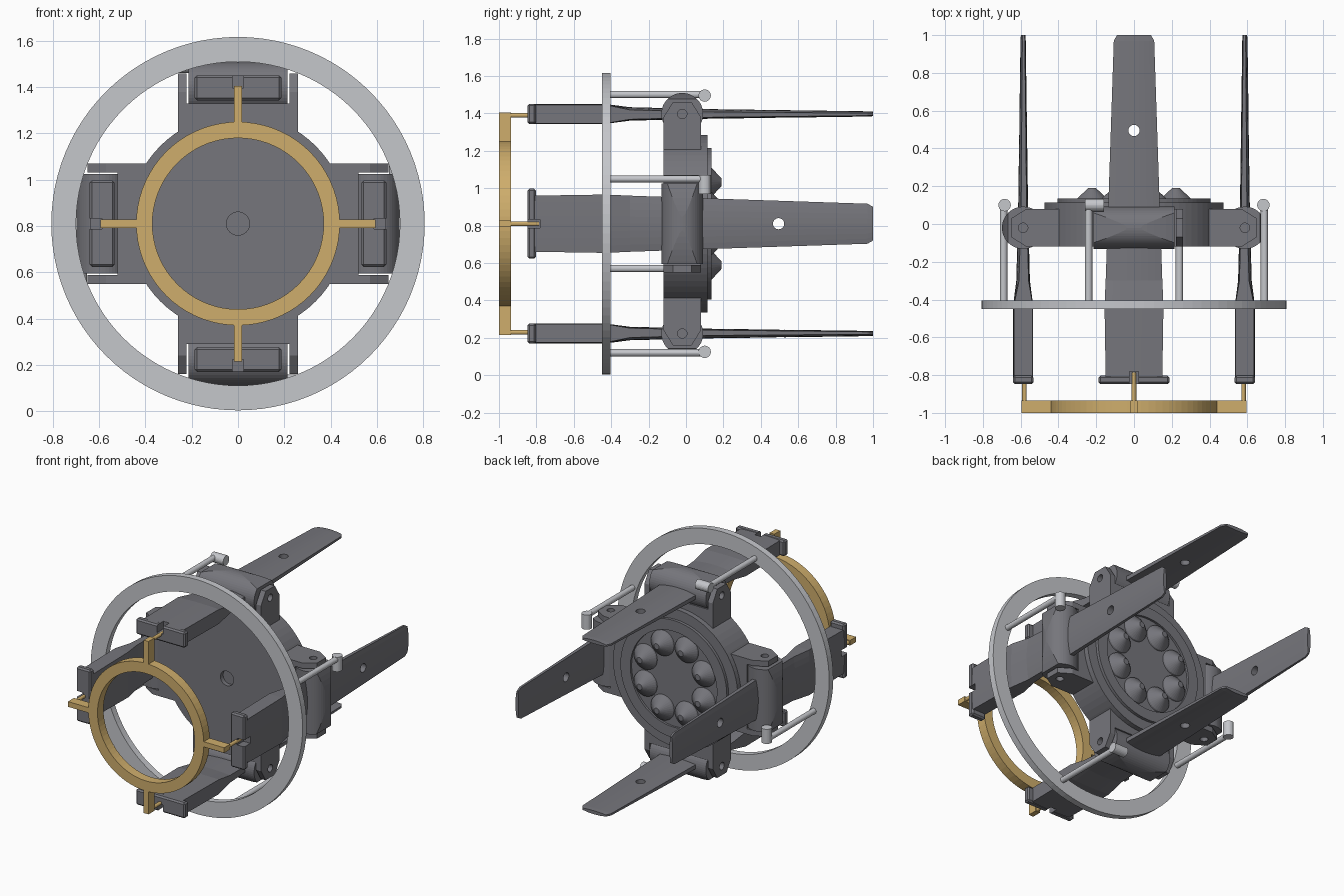
import bpy, bmesh, math
from mathutils import Matrix

if "Cube" in bpy.data.objects:
    bpy.data.objects.remove(bpy.data.objects["Cube"], do_unlink=True)

AXIS_Z = 0.81      # height of the central axis, which runs along y
ARM_R = 0.587      # radial distance of arms and hinges
HINGE_Y = -0.02


def material(name, rgb):
    m = bpy.data.materials.new(name)
    m.use_nodes = True
    m.diffuse_color = (*rgb, 1)
    m.node_tree.nodes["Principled BSDF"].inputs["Base Color"].default_value = (*rgb, 1)
    return m


DARK = material("dark grey", (0.18, 0.18, 0.2))
LIGHT = material("light grey", (0.56, 0.57, 0.6))
GOLD = material("gold", (0.62, 0.42, 0.15))


def finish(bm, name):
    bmesh.ops.recalc_face_normals(bm, faces=bm.faces)
    mesh = bpy.data.meshes.new(name)
    bm.to_mesh(mesh)
    bm.free()
    return mesh


def lathe(name, profile, closed=False, steps=72):
    """Spin (radius, y) points about the y axis."""
    bm = bmesh.new()
    vs = [bm.verts.new((r, y, 0)) for r, y in profile]
    edges = [bm.edges.new(p) for p in zip(vs, vs[1:])]
    if closed:
        edges.append(bm.edges.new((vs[-1], vs[0])))
    bmesh.ops.spin(bm, geom=vs + edges, axis=(0, 1, 0), cent=(0, 0, 0),
                   angle=math.tau, steps=steps, use_merge=True)
    bmesh.ops.remove_doubles(bm, verts=bm.verts, dist=1e-5)
    return finish(bm, name)


def cylinder(name, radius, length, centre, axis="Y", steps=24):
    h = length / 2
    mesh = lathe(name, [(0, -h), (radius, -h), (radius, h), (0, h)], steps=steps)
    turn = {"Y": Matrix(), "X": Matrix.Rotation(math.pi / 2, 4, "Z"),
            "Z": Matrix.Rotation(math.pi / 2, 4, "X")}[axis]
    mesh.transform(Matrix.Translation(centre) @ turn)
    return mesh


def box(name, size, centre, bevel=0):
    bm = bmesh.new()
    bmesh.ops.create_cube(bm, size=1)
    bmesh.ops.scale(bm, vec=size, verts=bm.verts)
    if bevel:
        bmesh.ops.bevel(bm, geom=bm.edges[:], offset=bevel, segments=1, affect="EDGES")
    bmesh.ops.translate(bm, vec=centre, verts=bm.verts)
    return finish(bm, name)


def boolean(mesh, tool, operation="DIFFERENCE"):
    base = bpy.data.objects.new("base", mesh)
    cutter = bpy.data.objects.new("cutter", tool)
    for o in (base, cutter):
        bpy.context.collection.objects.link(o)
    mod = base.modifiers.new("cut", "BOOLEAN")
    mod.operation, mod.solver, mod.object = operation, "EXACT", cutter
    bpy.context.view_layer.update()
    result = bpy.data.meshes.new_from_object(
        base.evaluated_get(bpy.context.evaluated_depsgraph_get()))
    result.name = mesh.name
    for o in (base, cutter):
        bpy.data.objects.remove(o, do_unlink=True)
    return result


def place(mesh, mat, name, count=1):
    """Place copies of a part evenly around the central axis."""
    mesh.materials.clear()
    mesh.materials.append(mat)
    for i in range(count):
        obj = bpy.data.objects.new(f"{name}_{i + 1}" if count > 1 else name, mesh)
        obj.matrix_world = (Matrix.Translation((0, 0, AXIS_Z))
                            @ Matrix.Rotation(math.tau * i / count, 4, "Y"))
        bpy.context.collection.objects.link(obj)


# Central body with front socket and raised rear rim
place(lathe("body", [(0, -.09), (.05, -.09), (.05, -.12), (.475, -.12), (.475, .115),
                     (.405, .115), (.405, .135), (.33, .135), (.33, .12), (0, .12)]),
      DARK, "body")

# Rear cones
cone = lathe("rear_cone", [(0, .11), (.09, .11), (.085, .13), (.02, .19), (0, .19)], steps=32)
cone.transform(Matrix.Rotation(math.pi / 8, 4, "Y") @ Matrix.Translation((0, 0, .24)))
place(cone, DARK, "rear_cone", 8)

# Large light ring and front gold ring
place(lathe("control_ring", [(.7, -.45), (.807, -.45), (.807, -.405), (.7, -.405)], True, 96),
      LIGHT, "control_ring")
place(lathe("front_ring", [(.37, -1), (.44, -1), (.44, -.935), (.37, -.935)], True),
      GOLD, "front_ring")
place(box("ring_tab", (.036, .065, .16), (0, -.9675, .515)), GOLD, "ring_tab", 4)
place(cylinder("ring_pin", .012, .17, (0, -.87, .58)), GOLD, "ring_pin", 4)

# Hinge mounts
place(box("hinge_base", (.52, .2, .16), (0, HINGE_Y, .44)), DARK, "hinge_base", 4)
for side, label in ((-1, "left"), (1, "right")):
    bm = bmesh.new()
    outline = [(-.12, .4), (.08, .4), (.08, .57), (.03, .65), (-.07, .65), (-.12, .57)]
    face = bm.faces.new([bm.verts.new((side * .222, y, z)) for y, z in outline])
    out = bmesh.ops.extrude_face_region(bm, geom=[face])["geom"]
    bmesh.ops.translate(bm, vec=(side * .038, 0, 0),
                        verts=[g for g in out if isinstance(g, bmesh.types.BMVert)])
    lug = boolean(finish(bm, "hinge_lug"),
                  cylinder("hole", .025, .6, (0, HINGE_Y, ARM_R), "X"))
    place(lug, DARK, f"hinge_lug_{label}", 4)

# Hinge barrels, rounded to the overall radius
barrel = cylinder("hinge_barrel", .112, .43, (0, HINGE_Y, ARM_R), "X", 48)
barrel = boolean(barrel, cylinder("limit", .7, .6, (0, 0, 0), "Y", 128), "INTERSECT")
place(barrel, DARK, "hinge_barrel", 4)

# Arms: thick front shank tapering into a thin crowned blade
stations = [  # y, half width, half thickness, crown
    (-.81, .15, .053, .08), (-.43, .156, .053, .08), (-.3, .15, .036, .4),
    (.1, .136, .026, .6), (.97, .107, .014, .7), (1, .09, .012, .7)]
bm = bmesh.new()
loops = []
for y, w, h, crown in stations:
    ts = [i / 4 - 1 for i in range(9)]
    top = [(t * w, y, ARM_R + h * (1 - crown * t * t)) for t in ts]
    low = [(t * w, y, ARM_R - h * (1 - crown * .5 * t * t)) for t in reversed(ts)]
    loops.append([bm.verts.new(p) for p in top + low])
for a, b in zip(loops, loops[1:]):
    for i in range(len(a)):
        j = (i + 1) % len(a)
        bm.faces.new((a[i], a[j], b[j], b[i]))
bm.faces.new(loops[0])
bm.faces.new(loops[-1])
slot = ((.046, .12, .1), (0, -.84, .637))
arm = boolean(finish(bm, "arm"), cylinder("hole", .03, .3, (0, .495, ARM_R), "Z"))
place(boolean(arm, box("slot", *slot)), DARK, "arm", 4)
head = box("arm_head", (.374, .045, .108), (0, -.825, ARM_R), .01)
place(boolean(head, box("slot", *slot)), DARK, "arm_head", 4)

# Push rods with cross-pins at the hinges
place(cylinder("push_rod", .019, .52, (-.24, -.155, .69)), LIGHT, "push_rod", 4)
place(cylinder("rod_end", .033, .1, (-.21, .1, .685), "X"), LIGHT, "rod_end", 4)
